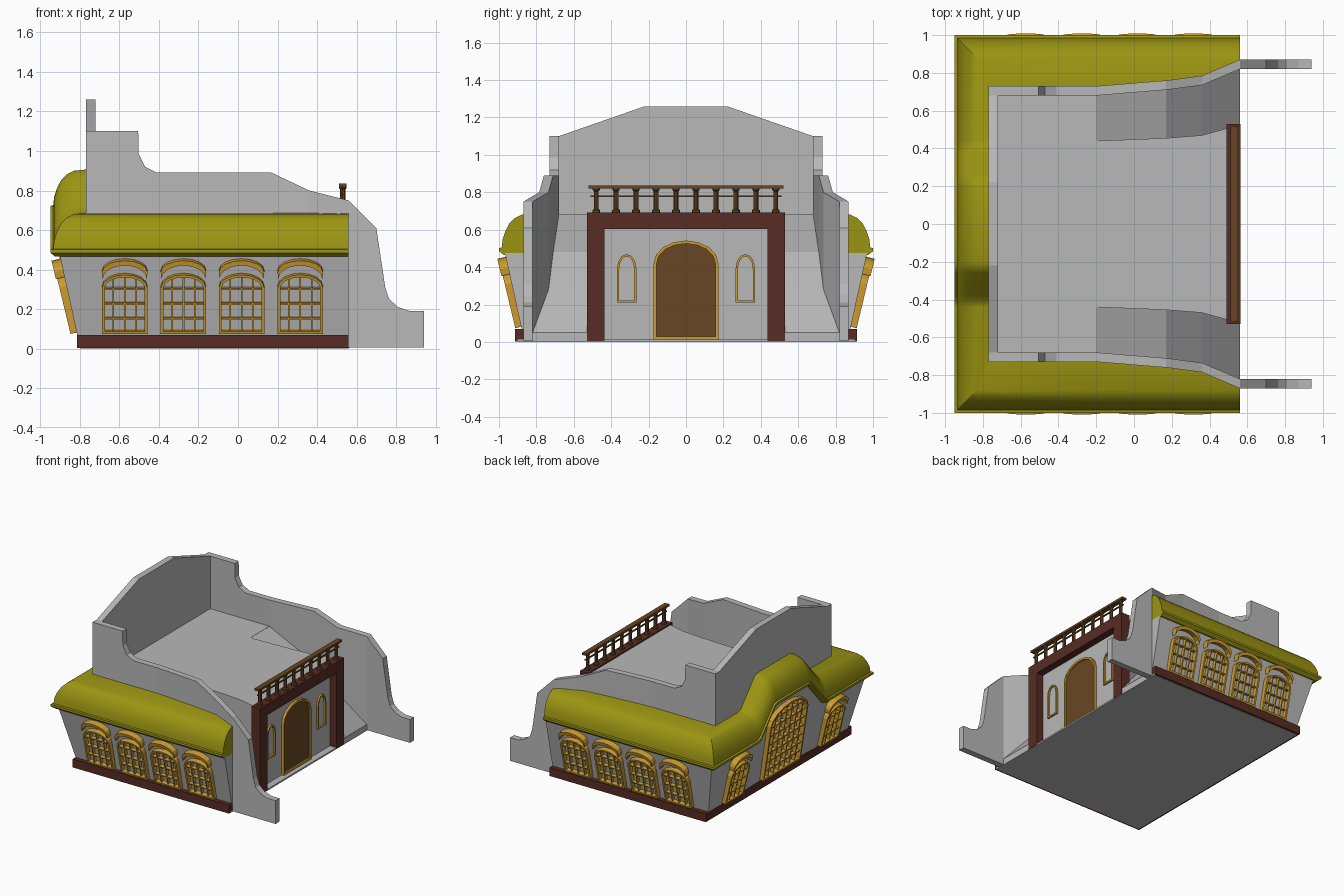
import bpy, bmesh, math
from mathutils import Vector, Matrix

if "Cube" in bpy.data.objects:
    bpy.data.objects.remove(bpy.data.objects["Cube"])


def material(name, rgb):
    m = bpy.data.materials.new(name)
    m.diffuse_color = (*rgb, 1)
    m.use_nodes = True
    m.node_tree.nodes["Principled BSDF"].inputs["Base Color"].default_value = m.diffuse_color
    return m


GREY = material("grey_plaster", (0.48, 0.48, 0.48))
OLIVE = material("olive_roof", (0.33, 0.30, 0.006))
GOLD = material("gold_trim", (0.60, 0.33, 0.03))
BROWN = material("brown_wood", (0.14, 0.062, 0.018))
RED = material("dark_red_wood", (0.095, 0.025, 0.017))


def build(name, verts, faces, mat, matrix=None):
    bm = bmesh.new()
    vs = [bm.verts.new(v) for v in verts]
    for f in faces:
        bm.faces.new([vs[i] for i in f])
    bmesh.ops.recalc_face_normals(bm, faces=bm.faces)
    me = bpy.data.meshes.new(name)
    bm.to_mesh(me)
    bm.free()
    me.materials.append(mat)
    ob = bpy.data.objects.new(name, me)
    bpy.context.collection.objects.link(ob)
    if matrix:
        ob.matrix_world = matrix
    return ob


def loft(name, rings, mat, loop=False, matrix=None):
    """Skin a row of equal closed rings; cap the ends unless looped."""
    k, n = len(rings[0]), len(rings)
    verts = [p for r in rings for p in r]
    faces = []
    for i in range(n if loop else n - 1):
        a, b = i * k, (i + 1) % n * k
        faces += [(a + j, a + (j + 1) % k, b + (j + 1) % k, b + j) for j in range(k)]
    if not loop:
        faces += [tuple(range(k)), tuple(range((n - 1) * k, n * k))]
    return build(name, verts, faces, mat, matrix)


def prism(name, pts, lo, hi, mat, matrix=None):
    return loft(name, [[(x, y, z) for x, y in pts] for z in (lo, hi)], mat, matrix=matrix)


def box(name, x0, x1, y0, y1, z0, z1, mat, matrix=None):
    return prism(name, [(x0, y0), (x1, y0), (x1, y1), (x0, y1)], z0, z1, mat, matrix)


def u_sweep(name, profile, bx, mat, raised=True):
    """Sweep (outward, z) around three sides; outward None = inner edge."""
    side = [(.56, .85), (.36, .76), (.17, .735), (-.2, .71)]
    rise = [(.44, 0), (.41, .01), (.38, .045), (.26, .18), (.235, .208), (.2, .22)]
    rings = [[(x, -(o or inn), z) for o, z in profile] for x, inn in side]
    rings.append([(-(o - bx), -o, z) if o else (-.75, -.71, z) for o, z in profile])
    for y, dz in [(-y, d) for y, d in rise] + rise[::-1]:
        rings.append([(-(o - bx) if o else -.75, y, z + dz * (raised and z > .4)) for o, z in profile])
    rings += [[(x, -y, z) for x, y, z in r] for r in rings[4::-1]]
    return loft(name, rings, mat)


# Floor, plinth, flared walls and swept eave roof
box("floor", -.8, .56, -.9, .9, 0, .012, GREY)
u_sweep("plinth", [(None, .003), (.915, .003), (.915, .07), (None, .07)], .10, RED, False)
u_sweep("flared_wall", [(None, .02), (.868, .02), (.968, .475), (None, .475)], .065, GREY)
roof = u_sweep("eave_roof", [(None, .465), (.975, .465), (1.0, .485), (1.0, .502), (.985, .505), (.98, .55),
                             (.965, .595), (.945, .632), (.915, .662), (.88, .68), (None, .688)], .05, OLIVE)
bpy.ops.object.select_all(action='DESELECT')
roof.select_set(True)
bpy.context.view_layer.objects.active = roof
bpy.ops.object.shade_smooth_by_angle(angle=math.radians(32))

# Parapet walls ending in front fins, and curved ramps inside them
PARAPET = [(-.77, .73, 1.10), (-.505, .73, 1.10), (-.503, .73, .985), (-.47, .73, .92), (-.41, .73, .89),
           (-.2, .73, .89), (.17, .76, .89), (.36, .785, .80), (.56, .87, .75), (.70, .87, .61),
           (.745, .87, .31), (.765, .87, .25), (.81, .87, .21), (.87, .87, .19), (.94, .87, .19)]
RAMP = [(-.2, .42, .70, .68), (.17, .445, .73, .48), (.36, .46, .755, .28), (.56, .525, .84, .05)]
for s, tag in ((-1, "front"), (1, "rear")):
    loft("parapet_" + tag, [[(x, s * y, .005), (x, s * y, z), (x, s * (y - .05), z), (x, s * (y - .05), .005)]
                            for x, y, z in PARAPET], GREY)
    loft("ramp_" + tag, [[(x, s * a, .005), (x, s * a, z), (x, s * b, z), (x, s * b, .005)]
                         for x, a, b, z in RAMP], GREY)

# Gable wall and terrace block
gable = [(-.725, .02), (-.725, 1.098), (-.68, 1.10), (-.22, 1.26), (.22, 1.26), (.68, 1.10), (.725, 1.098), (.725, .02)]
loft("gable_wall", [[(x, y, z) for y, z in gable] for x in (-.77, -.72)], GREY)
plan = [(-.74, .70), (-.2, .70), (-.2, .44), (.17, .455), (.36, .47), (.505, .51)]
prism("terrace_block", plan + [(x, -y) for x, y in plan[::-1]], .006, .682, GREY)

# Portal frame
for s in (-1, 1):
    box("portal_post", .49, .563, min(s * .53, s * .435), max(s * .53, s * .435), .004, .62, RED)
box("portal_lintel", .49, .563, -.53, .53, .605, .692, RED)

# Balcony railing
box("top_rail", .51, .55, -.52, .52, .819, .836, BROWN)
box("middle_rail", .525, .535, -.51, .51, .775, .784, BROWN)
for i in range(10):
    y = -.48 + i * .96 / 9
    ring = [(math.cos(a * math.pi / 4), math.sin(a * math.pi / 4)) for a in range(8)]
    loft("baluster", [[(.53 + r * c, y + r * d, z) for c, d in ring]
                      for r, z in ((.021, .69), (.021, .705), (.013, .71), (.013, .805), (.019, .812), (.019, .82))], BROWN)


def wall_frame(origin, d, slope):
    """Local x along the wall, y up the slope, z outward."""
    d = Vector(d)
    v = (d * slope + Vector((0, 0, 1))).normalized()
    u = Vector((0, 0, 1)).cross(d)
    m = Matrix((u, v, u.cross(v))).transposed().to_4x4()
    m.translation = origin
    return m


def arch(w, z0, spring, top, n):
    return [(-w, z0), (w, z0)] + [(w * math.cos(math.pi * i / n), spring + (top - spring) * math.sin(math.pi * i / n))
                                  for i in range(n + 1)]


def arch_frame(name, w, z0, spring, top, t, depth, n, m):
    pairs = zip(arch(w, z0, spring, top, n), arch(w - t, z0 + t, spring, top - t, n))
    loft(name, [[(*o, -.02), (*o, depth), (*i, depth), (*i, -.02)] for o, i in pairs], GOLD, True, m)


def window(m, w, spring, top, cols, rows):
    arch_frame("window_frame", w, .01, spring, top, .014, .025, 8, m)

    for i in range(1, cols):
        u = w * (2 * i / cols - 1)
        h = spring + (top - spring) * math.sqrt(1 - (u / w) ** 2) - .008
        box("window_bar", u - .004, u + .004, .015, h, -.01, .016, GOLD, m)
    for j in range(1, rows):
        v = .01 + (top - .01) * j / rows
        half = w if v < spring else w * math.sqrt(1 - ((v - spring) / (top - spring)) ** 2)
        box("window_bar", -half + .008, half - .008, v - .004, v + .004, -.01, .016, GOLD, m)


def hood(m, w):
    rings = []
    for i in range(9):
        c, s = math.cos(math.pi * i / 8), math.sin(math.pi * i / 8)
        a, b = (w * c, .333 + .06 * s), (w * c * .97, .298 + .07 * s)
        rings.append([(*a, -.03), (*a, .032), (*b, .032), (*b, -.03)])
    loft("window_hood", rings, GOLD, matrix=m)


# Side windows, back windows and the tall back window
for s in (-1, 1):
    for x in (-.573, -.276, .018, .315):
        m = wall_frame((x, s * .886, .07), (0, s, 0), .24)
        window(m, .115, .25, .318, 4, 4)
        hood(m, .115)
    m = wall_frame((-.821, s * .60, .07), (-1, 0, 0), .24)
    window(m, .115, .25, .318, 4, 4)
    hood(m, .115)
window(wall_frame((-.82, 0, .07), (-1, 0, 0), .15), .235, .46, .585, 7, 8)

# Door and small portal windows
front = wall_frame((.505, 0, 0), (1, 0, 0), 0)
prism("door", arch(.165, .02, .42, .535, 8), -.01, .008, BROWN, front)
arch_frame("door_frame", .173, .012, .42, .542, .016, .02, 8, front)
for s in (-1, 1):
    arch_frame("portal_window", .052, .21, .39, .47, .012, .014, 6, wall_frame((.505, s * .317, 0), (1, 0, 0), 0))
